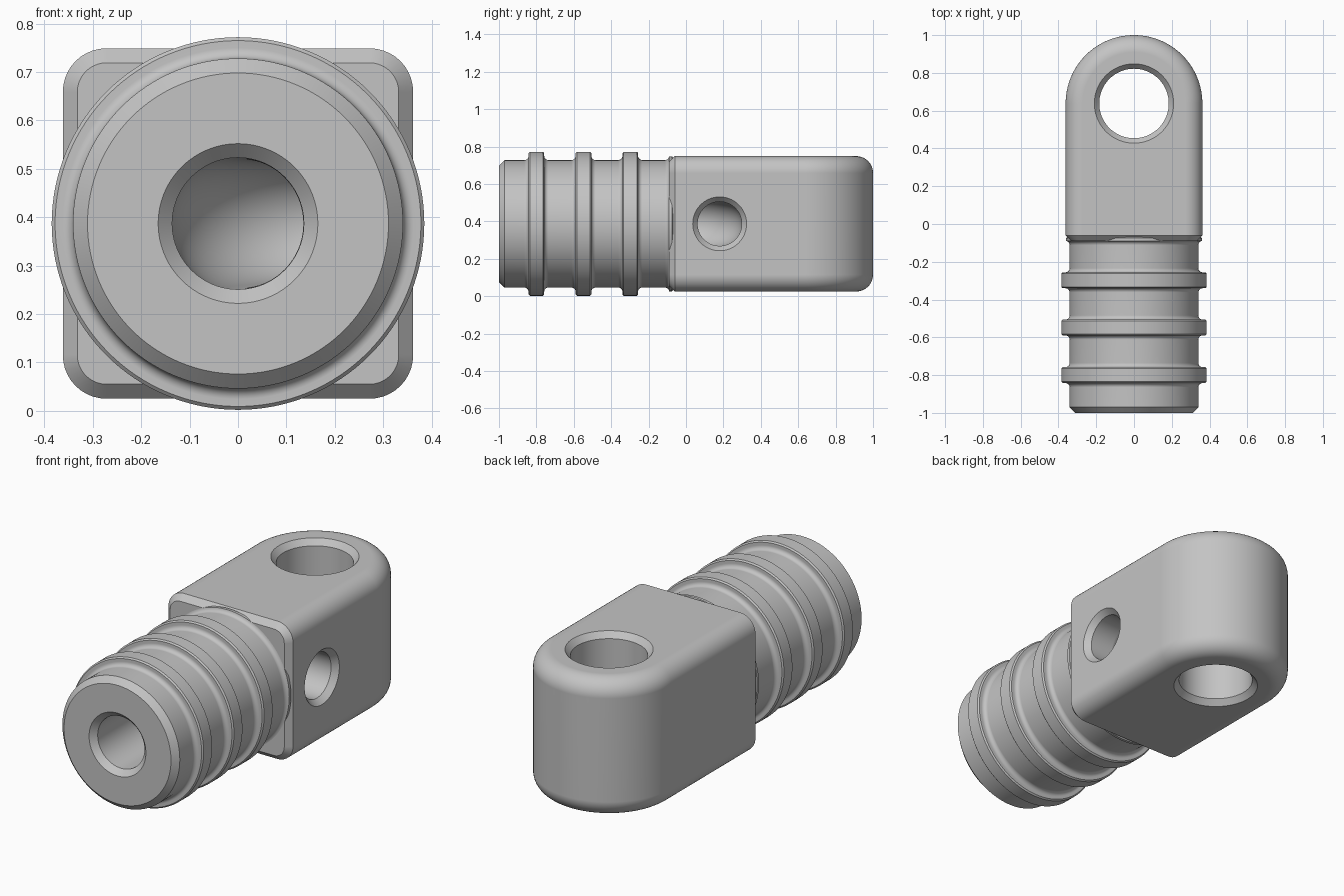
import bpy, bmesh
from math import sin, cos, pi, radians
from mathutils import Vector

old = bpy.data.objects.get("Cube")
if old:
    bpy.data.objects.remove(old, do_unlink=True)

MID = 0.387      # height of the main axis
HALF = 0.362     # half width of the eye block
EYE_Y = 0.638    # centre of the rounded end
FILLET = 0.09
CHAMFER = 0.03

metal = bpy.data.materials.new("grey_metal")
metal.use_nodes = True
grey = (0.55, 0.55, 0.55, 1)
metal.diffuse_color = grey
metal.node_tree.nodes["Principled BSDF"].inputs["Base Color"].default_value = grey


def finish(name, bm):
    bmesh.ops.recalc_face_normals(bm, faces=bm.faces)
    mesh = bpy.data.meshes.new(name)
    bm.to_mesh(mesh)
    bm.free()
    mesh.materials.append(metal)
    obj = bpy.data.objects.new(name, mesh)
    bpy.context.collection.objects.link(obj)
    return obj


def tube(name, stations, segments=96):
    """Solid swept through (centre, direction, radius) stations lying in the xy plane."""
    bm = bmesh.new()
    rings = []
    for centre, direction, radius in stations:
        d = Vector(direction).normalized()
        up = Vector((0, 0, 1)) if abs(d.z) < 0.5 else Vector((0, 1, 0))
        side = d.cross(up)
        rings.append([bm.verts.new(Vector(centre) + radius * (side * cos(a) + up * sin(a)))
                      for a in (2 * pi * i / segments for i in range(segments))])
    for r0, r1 in zip(rings, rings[1:]):
        for i in range(segments):
            j = (i + 1) % segments
            bm.faces.new((r0[i], r0[j], r1[j], r1[i]))
    bm.faces.new(rings[0])
    bm.faces.new(rings[-1])
    return finish(name, bm)


# Ribbed shank: profile of (y, radius) with filleted ribs
SHANK, RIB, ROOT, EDGE = 0.341, 0.385, 0.022, 0.007
profile = [(-1, SHANK - CHAMFER), (-1 + CHAMFER, SHANK)]
arc = [i * pi / 12 for i in range(7)]
for rib_y in (-0.8, -0.548, -0.298):
    half = 0.042
    rise = [(-half - ROOT + ROOT * sin(a), SHANK + ROOT * (1 - cos(a))) for a in arc]
    rise += [(-half, RIB - EDGE), (-half + EDGE, RIB)]
    profile += [(rib_y + y, r) for y, r in rise]
    profile += [(rib_y - y, r) for y, r in reversed(rise)]
profile += [(-0.09 - ROOT + ROOT * sin(a), SHANK + ROOT * (1 - cos(a))) for a in arc[:-1]]
profile += [(-0.09, SHANK + ROOT * 0.9), (-0.075, SHANK + ROOT * 0.9), (-0.05, 0.33), (0.05, 0.33)]
body = tube("ribbed_shank_with_eye", [((0, y, MID), (0, 1, 0), r) for y, r in profile], 128)

# Eye block: stacked round-ended outlines with filleted top and bottom
steps = [i * pi / 20 for i in range(11)]
lower = [(-HALF + FILLET * (1 - cos(a)), FILLET * (1 - sin(a))) for a in steps]
layers = lower[::-1] and [(z, d) for z, d in lower]
layers = [(-HALF + FILLET * (1 - sin(a)), FILLET * (1 - cos(a))) for a in steps[::-1]]
layers += [(-z, d) for z, d in layers[::-1]]
bm = bmesh.new()
loops = []
for z, inset in layers:
    w = HALF - inset
    pts = [(w, -0.06)]
    pts += [(w * cos(a), EYE_Y + w * sin(a)) for a in (pi * i / 64 for i in range(65))]
    pts += [(-w, -0.06)]
    loops.append([bm.verts.new((x, y, MID + z)) for x, y in pts])
for l0, l1 in zip(loops, loops[1:]):
    for i in range(len(l0) - 1):
        bm.faces.new((l0[i], l0[i + 1], l1[i + 1], l1[i]))
bm.faces.new(loops[0])
bm.faces.new(loops[-1])
front = bm.faces.new([l[0] for l in loops] + [l[-1] for l in reversed(loops)])
bmesh.ops.recalc_face_normals(bm, faces=bm.faces)
bmesh.ops.inset_individual(bm, faces=[front], thickness=CHAMFER, depth=CHAMFER)
block = finish("eye_block", bm)

# Eye hole through the block, countersunk on both sides
eye = [(-HALF - 0.03, 0.24), (-HALF, 0.21), (-HALF + CHAMFER, 0.184)]
eye += [(-z, r) for z, r in eye[::-1]]
eye_cut = tube("eye_cutter", [((0, EYE_Y, MID + z), (0, 0, 1), r) for z, r in eye])

# Bore that enters the shank end and bends out of one side
BORE, PORT, PORT_Y, BEND = 0.136, 0.118, 0.18, 0.2
bore = [((0, -1.03, MID), (0, 1, 0), 0.195), ((0, -1, MID), (0, 1, 0), 0.165),
        ((0, -1 + CHAMFER, MID), (0, 1, 0), BORE)]
for i in range(17):
    a = i / 16 * pi / 2
    bore.append(((BEND * (1 - cos(a)), PORT_Y - BEND * (1 - sin(a)), MID),
                 (sin(a), cos(a), 0), BORE + (PORT - BORE) * i / 16))
bore += [((HALF - CHAMFER, PORT_Y, MID), (1, 0, 0), PORT),
         ((HALF, PORT_Y, MID), (1, 0, 0), 0.144), ((HALF + 0.03, PORT_Y, MID), (1, 0, 0), 0.17)]
bore_cut = tube("bore_cutter", bore)

# Join the solids and cut the holes
bpy.context.view_layer.objects.active = body
for tool, mode in ((block, 'UNION'), (eye_cut, 'DIFFERENCE'), (bore_cut, 'DIFFERENCE')):
    mod = body.modifiers.new(tool.name, 'BOOLEAN')
    mod.operation, mod.object, mod.solver = mode, tool, 'EXACT'
    bpy.ops.object.modifier_apply(modifier=mod.name)
    bpy.data.objects.remove(tool, do_unlink=True)

# Smooth shading with crisp chamfers
for o in bpy.context.selected_objects:
    o.select_set(False)
body.select_set(True)
bpy.ops.object.shade_smooth_by_angle(angle=radians(30))
weighted = body.modifiers.new("weighted_normals", 'WEIGHTED_NORMAL')
weighted.keep_sharp = True
